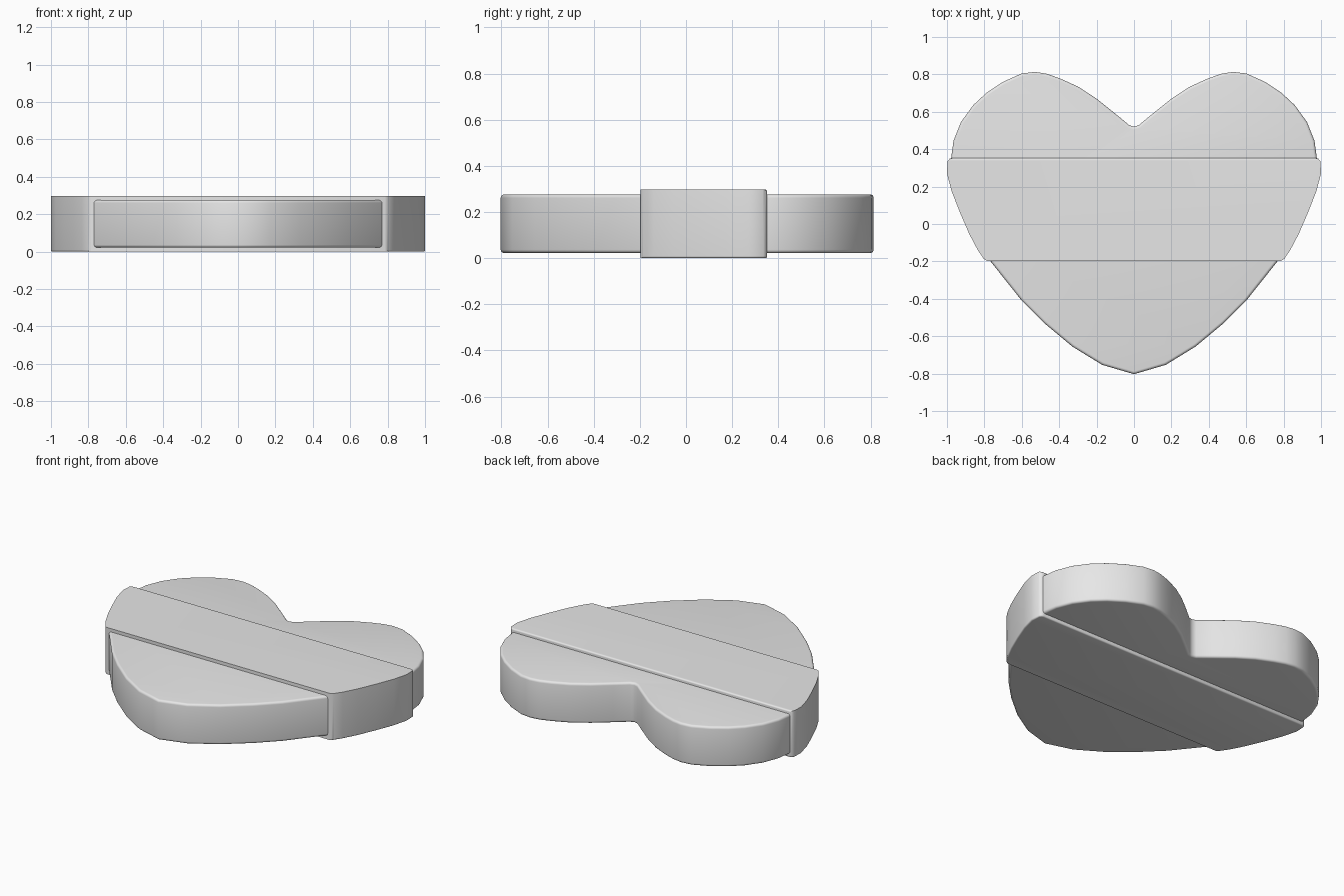
import bpy, bmesh, math

if "Cube" in bpy.data.objects:
    bpy.data.objects.remove(bpy.data.objects["Cube"], do_unlink=True)

grey = bpy.data.materials.new("light_grey")
grey.use_nodes = True
grey.diffuse_color = (0.8, 0.8, 0.8, 1)
grey.node_tree.nodes["Principled BSDF"].inputs["Base Color"].default_value = (0.8, 0.8, 0.8, 1)


def slab(name, half, z0, z1, width, rounded):
    """Mirror a half outline, extrude it and round the edges chosen by a rule."""
    mirrored = [(-x, y) for x, y in reversed(half) if x > 0]
    bm = bmesh.new()
    base = bm.faces.new([bm.verts.new((x, y, z0)) for x, y in half + mirrored])
    new = bmesh.ops.extrude_face_region(bm, geom=[base], use_keep_orig=True)["geom"]
    for v in new:
        if isinstance(v, bmesh.types.BMVert):
            v.co.z = z1
    bmesh.ops.recalc_face_normals(bm, faces=bm.faces[:])
    edges = [e for e in bm.edges if rounded(*e.verts)]
    bmesh.ops.bevel(bm, geom=edges, offset=width, segments=4, profile=0.5,
                    affect='EDGES', clamp_overlap=True)
    bmesh.ops.recalc_face_normals(bm, faces=bm.faces[:])
    mesh = bpy.data.meshes.new(name)
    bm.to_mesh(mesh)
    bm.free()
    mesh.materials.append(grey)
    obj = bpy.data.objects.new(name, mesh)
    bpy.context.collection.objects.link(obj)
    bpy.ops.object.select_all(action='DESELECT')
    obj.select_set(True)
    bpy.context.view_layer.objects.active = obj
    bpy.ops.object.shade_smooth_by_angle(angle=math.radians(40))
    return obj


# Heart body, from the notch round to the tip
heart = [(0, 0.52), (0.025, 0.528), (0.1, 0.59), (0.2, 0.67), (0.3, 0.735),
         (0.4, 0.78), (0.47, 0.804), (0.53, 0.813), (0.6, 0.805), (0.7, 0.76),
         (0.79, 0.70), (0.86, 0.635), (0.925, 0.545), (0.965, 0.445), (0.978, 0.35),
         (0.97, 0.25), (0.93, 0.1), (0.87, -0.04), (0.775, -0.19), (0.6, -0.41),
         (0.48, -0.53), (0.33, -0.655), (0.17, -0.753), (0, -0.803)]
slab("heart_body", heart, 0.022, 0.276, 0.015,
     lambda a, b: abs(a.co.z - b.co.z) < 0.01)

# Raised band across the middle, square at the front and rounded at the back
band = [(0.972, 0.352), (0.985, 0.349), (0.997, 0.335), (1.0, 0.27), (0.975, 0.175),
        (0.93, 0.06), (0.88, -0.055), (0.835, -0.14), (0.803, -0.187), (0.785, -0.197)]
slab("raised_band", band, 0.0, 0.297, 0.02,
     lambda a, b: abs(a.co.z - b.co.z) < 0.01 and
     (min(a.co.y, b.co.y) > 0.34 or (a.co.z < 0.01 and max(a.co.y, b.co.y) > -0.15)))
